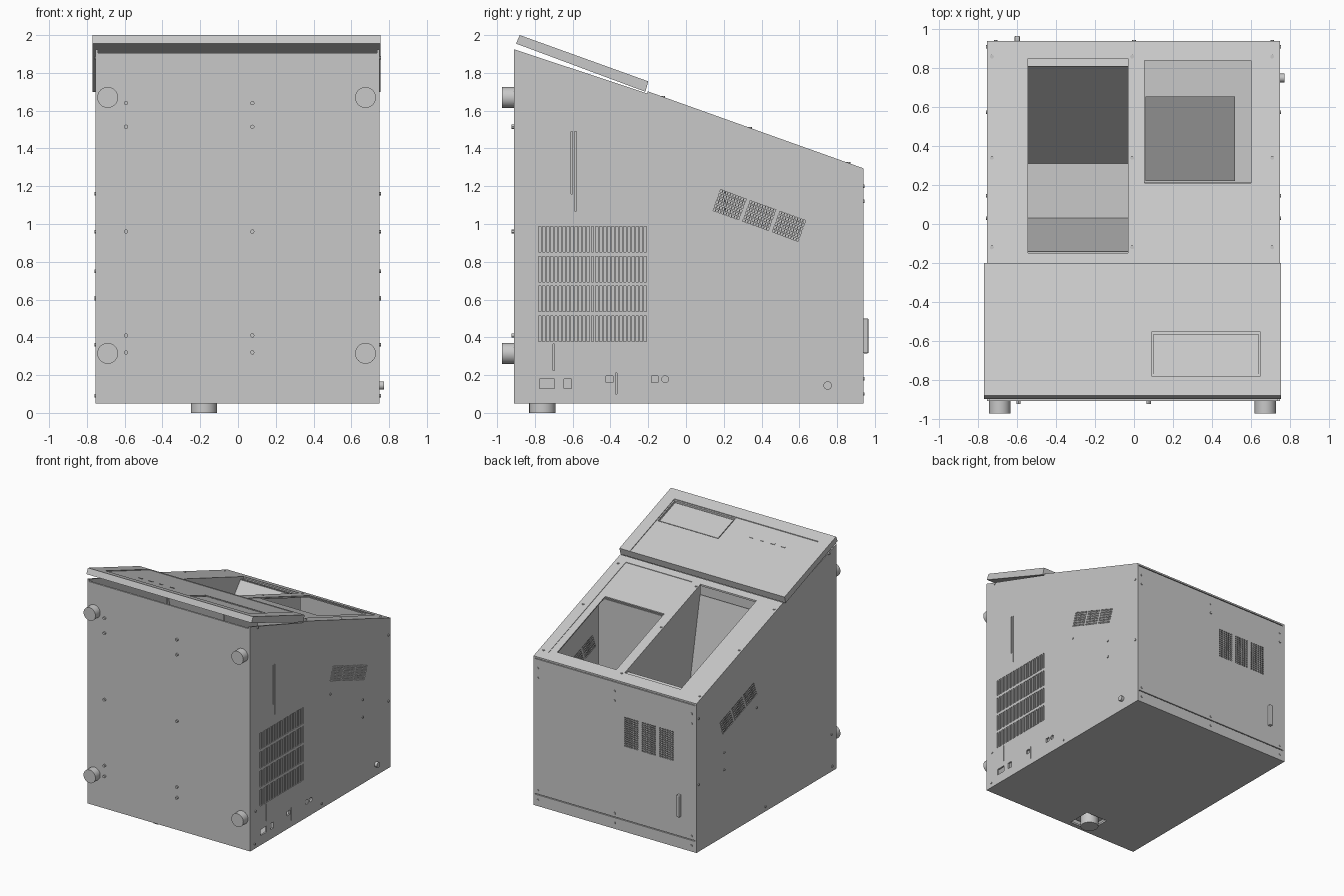
import bpy, bmesh, math
from mathutils import Matrix, Vector

old = bpy.data.objects.get("Cube")
if old:
    bpy.data.objects.remove(old, do_unlink=True)

grey = bpy.data.materials.new("sheet_metal_grey")
grey.use_nodes = True
grey.diffuse_color = (0.58, 0.58, 0.58, 1)
grey.node_tree.nodes["Principled BSDF"].inputs["Base Color"].default_value = grey.diffuse_color


def finish(name, bm):
    bmesh.ops.recalc_face_normals(bm, faces=bm.faces)
    mesh = bpy.data.meshes.new(name)
    bm.to_mesh(mesh)
    bm.free()
    mesh.materials.append(grey)
    obj = bpy.data.objects.new(name, mesh)
    bpy.context.collection.objects.link(obj)
    return obj


def add_box(bm, centre, size, tilt=0.0):
    m = Matrix.Translation(centre) @ Matrix.Rotation(tilt, 4, 'X') @ Matrix.Diagonal((*size, 1))
    bmesh.ops.create_cube(bm, size=1, matrix=m)


def box(name, lo, hi):
    bm = bmesh.new()
    lo, hi = Vector(lo), Vector(hi)
    add_box(bm, (lo + hi) / 2, hi - lo)
    return finish(name, bm)


def prism(name, x0, x1, profile):
    """Extrude a side profile of (y, z) points across x."""
    bm = bmesh.new()
    face = bm.faces.new([bm.verts.new((x0, y, z)) for y, z in profile])
    new = bmesh.ops.extrude_face_region(bm, geom=[face])["geom"]
    bmesh.ops.translate(bm, vec=(x1 - x0, 0, 0),
                        verts=[v for v in new if isinstance(v, bmesh.types.BMVert)])
    return finish(name, bm)


def add_cylinder(bm, centre, radius, depth, axis, sides=32):
    turn = {'X': Matrix.Rotation(math.pi / 2, 4, 'Y'),
            'Y': Matrix.Rotation(math.pi / 2, 4, 'X'), 'Z': Matrix()}[axis]
    bmesh.ops.create_cone(bm, cap_ends=True, segments=sides, radius1=radius, radius2=radius,
                          depth=depth, matrix=Matrix.Translation(centre) @ turn)


def cylinders(name, centres, radius, depth, axis, sides=32):
    bm = bmesh.new()
    for c in centres:
        add_cylinder(bm, c, radius, depth, axis, sides)
    obj = finish(name, bm)
    bpy.ops.object.select_all(action='DESELECT')
    obj.select_set(True)
    bpy.context.view_layer.objects.active = obj
    bpy.ops.object.shade_smooth_by_angle()
    return obj


def cut(obj, cutter):
    mod = obj.modifiers.new("cut", 'BOOLEAN')
    mod.operation, mod.solver, mod.object = 'DIFFERENCE', 'EXACT', cutter
    graph = bpy.context.evaluated_depsgraph_get()
    mesh = bpy.data.meshes.new_from_object(obj.evaluated_get(graph))
    obj.modifiers.clear()
    obj.data = mesh
    bpy.data.objects.remove(cutter, do_unlink=True)


def cells(width, height, cols, rows, fill):
    """Centres and size of evenly spaced holes about the origin."""
    du, dv = width / cols, height / rows
    for i in range(cols):
        for j in range(rows):
            yield ((i + .5) * du - width / 2, (j + .5) * dv - height / 2, du * fill, dv * fill)


def top(y):
    return 1.63 - 0.357 * y


def lid_top(y):
    return 2.0 - 0.36 * (y + 0.88)


def slab(name, x0, x1, y0, y1, up, down, line=top):
    """Plate following the sloped top between two offsets."""
    return prism(name, x0, x1, [(y0, line(y0) + down), (y1, line(y1) + down),
                                (y1, line(y1) + up), (y0, line(y0) + up)])


T = 0.015
L, R, F, B, Z = -0.755, 0.75, -0.91, 0.94, 0.055

# Side panels with slanted vents; the +x one also has the grille and ports
TILT = math.radians(-20)
for name, x in (("left_side_panel", R - T), ("right_side_panel", L)):
    panel = prism(name, x, x + T, [(F, Z), (B, Z), (B, top(B) - .012),
                                   (-.205, top(-.205) - .012), (F, top(F) - .03)])
    bm = bmesh.new()
    xc = x + T / 2
    for k in (-1, 0, 1):
        for u, v, du, dv in cells(.15, .125, 10, 6, .65):
            u += k * .167
            y = .388 + u * math.cos(TILT) - v * math.sin(TILT)
            z = 1.045 + u * math.sin(TILT) + v * math.cos(TILT)
            add_box(bm, (xc, y, z), (.1, du, dv), TILT)
    if x > 0:
        for row in range(4):
            for u, v, du, dv in cells(.58, .135, 27, 1, .6):
                add_box(bm, (xc, u - .495, .445 + row * .158), (.1, du, .135))
        for y, z, h in ((-.605, 1.325, .33), (-.585, 1.28, .42), (-.7, .295, .14), (-.37, .155, .11)):
            add_box(bm, (xc, y, z), (.1, .008, h))
        for y, z, w, h in ((-.735, .155, .08, .05), (-.625, .155, .04, .05),
                           (-.405, .178, .035, .035), (-.165, .178, .035, .035)):
            add_box(bm, (xc, y, z), (.1, w, h))
        add_cylinder(bm, (xc, -.11, .178), .018, .1, 'X', 20)
    cut(panel, finish("vent_cutter", bm))

# Front, back and bottom panels
box("front_panel", (L + .008, F, Z), (R - .008, F + T, 1.905))
box("lower_back_panel", (L + .005, B - T, Z), (R - .005, B, .143))
back = box("back_panel", (L + .005, B - T, .15), (R - .005, B, 1.275))
bm = bmesh.new()
for k in (-1, 0, 1):
    for u, v, du, dv in cells(.135, .25, 6, 14, .65):
        add_box(bm, (-.315 + u + k * .163, B, .885 + v), (du, .1, dv))
cut(back, finish("vent_cutter", bm))
bottom = box("bottom_panel", (L, F, .05), (R, B, .065))
cut(bottom, box("foot_cutter", (-.28, -.87, 0), (-.08, -.67, .1)))
box("foot_mount", (-.3, -.88, .1), (-.06, -.65, .112))

# Sloped cover with two openings and an inset plate over the +x one
cover = slab("top_cover", L, R, -.205, B, 0, -.014)
cut(cover, slab("opening_cutter", -.545, -.03, -.15, .85, .1, -.1))
cut(cover, slab("opening_cutter", .05, .66, -.15, .87, .1, -.1))
plate = slab("inset_plate", .05, .66, -.15, .87, -.004, -.014)
cut(plate, slab("opening_cutter", .055, .6, .21, .84, .1, -.1))

# Chute inside the -x opening
for name, x in (("chute_right_wall", -.557), ("chute_left_wall", -.03)):
    prism(name, x, x + .012, [(-.15, .7), (.85, .7), (.85, top(.85) - .014), (-.15, top(-.15) - .014)])
box("chute_floor", (-.545, .03, .7), (-.03, .31, .712))
prism("chute_back_ramp", -.545, -.03, [(.31, .7), (.81, 1.3), (.81, 1.315), (.31, .715)])
slab("chute_back_ledge", -.545, -.03, .81, .85, -.02, -.032)
prism("chute_front_ramp", -.545, -.03, [(-.15, 1.6), (.03, .7), (.03, .715), (-.142, 1.6)])

# Tray and bulkhead inside the +x opening
prism("inner_tray", .06, .52, [(.22, .6), (.655, .85), (.655, .865), (.22, .615)])
box("inner_bulkhead", (.04, .2, .065), (.66, .212, 1.53))

# Overhanging lid with a shallow field and a deeper screen window
lid = prism("lid", -.77, .755, [(-.9, 1.955), (-.88, 2), (-.2, lid_top(-.2)), (-.215, 1.7)])
cut(lid, slab("field_cutter", -.67, .66, -.79, -.208, .1, -.006, lid_top))
cut(lid, slab("screen_cutter", .09, .65, -.78, -.555, .1, -.02, lid_top))
slab("screen", .1, .64, -.77, -.565, -.012, -.022, lid_top)
for i, x in enumerate((-.44, -.345, -.25, -.15)):
    slab("lid_marker_%d" % (i + 1), x - .018, x + .018, -.66, -.648, -.003, -.008, lid_top)

# Feet, handle, power inlet
cylinders("front_feet", [(x, -.938, z) for x in (-.69, .675) for z in (.315, 1.67)], .055, .07, 'Y')
cylinders("bottom_foot", [(-.18, -.76, .052)], .07, .104, 'Z')
handle = box("back_handle", (-.615, B - .005, .315), (-.585, .967, .5))
bevel = handle.modifiers.new("rounding", 'BEVEL')
bevel.width, bevel.segments = .008, 2
cylinders("power_inlet", [(R + .008, .75, .145)], .022, .03, 'X')

# Screws
cylinders("front_screws", [(x, F, z) for x in (-.593, .076) for z in (.32, .41, .96, 1.515, 1.64)],
          .011, .03, 'Y', 12)
cylinders("side_screws", [(x, y, z) for x in (L, R) for y, z in
          ((-.84, .36), (-.81, 1.88), (-.85, .09), (.03, .09), (.145, .96),
           (.575, .75), (.575, .605), (.91, .61), (.91, 1.16))], .009, .012, 'X', 12)
cylinders("back_screws", [(x, B, z) for x in (-.71, 0, .71) for z in (.1, .18, 1.12, 1.2)],
          .009, .012, 'Y', 12)
cylinders("cover_screws", [(x, y, top(y)) for x in (-.73, -.01, .71) for y in (-.12, .34, .86)],
          .01, .008, 'Z', 12)
